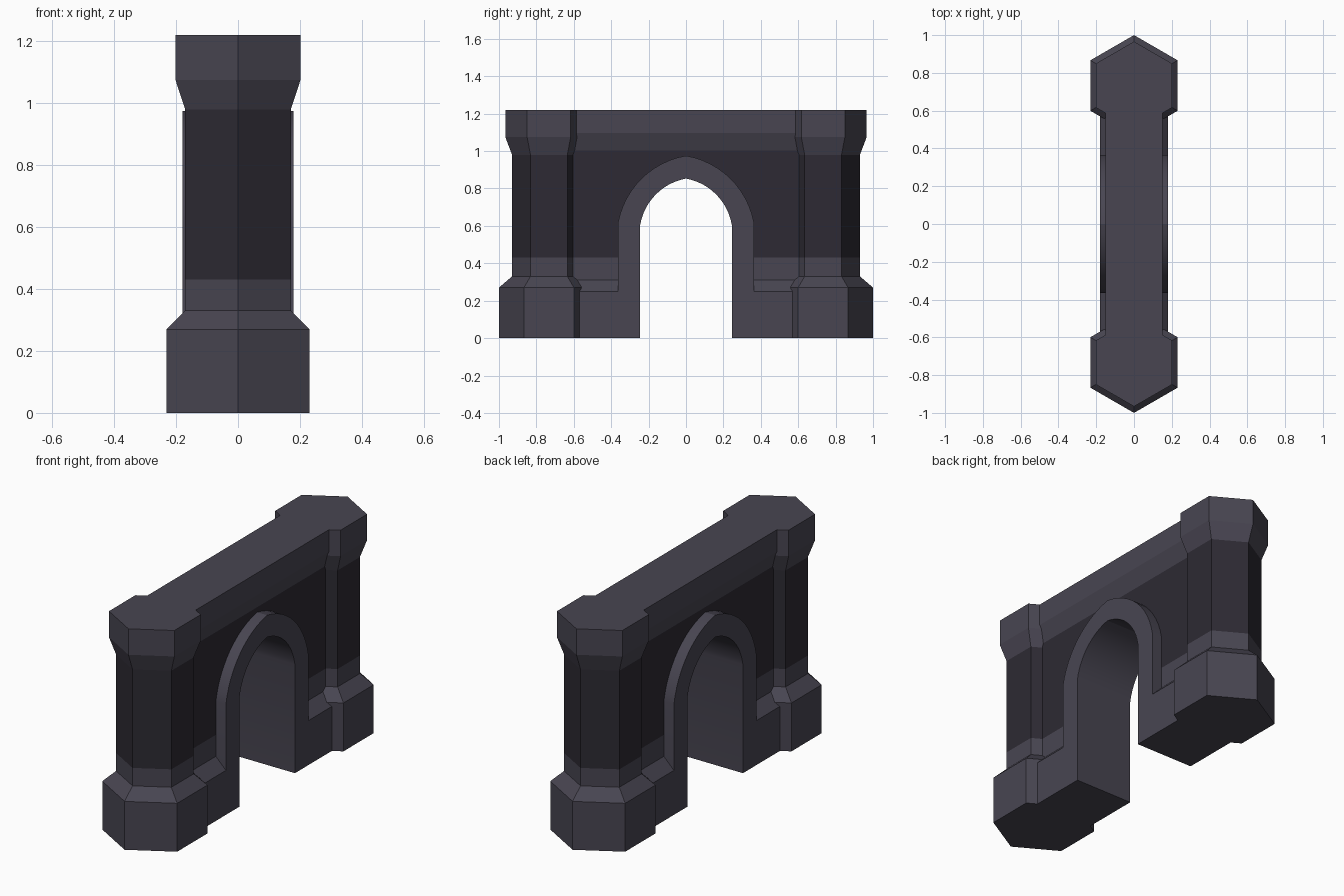
import bpy, bmesh, math

if "Cube" in bpy.data.objects:
    bpy.data.objects.remove(bpy.data.objects["Cube"])


def material(name, rgb):
    m = bpy.data.materials.new(name)
    m.diffuse_color = (*rgb, 1)
    m.use_nodes = True
    m.node_tree.nodes["Principled BSDF"].inputs["Base Color"].default_value = m.diffuse_color
    return m


LIGHT = material("light_stone", (0.065, 0.060, 0.083))
DARK = material("dark_stone", (0.026, 0.023, 0.033))


def loft(name, rings, dark_band=None):
    """Skin a stack of closed rings, cap both ends."""
    bm = bmesh.new()
    rows = [[bm.verts.new(p) for p in ring] for ring in rings]
    n = len(rows[0])
    for a, b in zip(rows, rows[1:]):
        for i in range(n):
            j = (i + 1) % n
            bm.faces.new((a[i], a[j], b[j], b[i]))
    bm.faces.new(rows[0][::-1])
    bm.faces.new(rows[-1])
    bmesh.ops.recalc_face_normals(bm, faces=bm.faces)
    if dark_band:
        for f in bm.faces:
            zs = [v.co.z for v in f.verts]
            if min(zs) > dark_band[0] - 1e-4 and max(zs) < dark_band[1] + 1e-4:
                f.material_index = 1
    me = bpy.data.meshes.new(name)
    bm.to_mesh(me)
    bm.free()
    me.materials.append(LIGHT)
    me.materials.append(DARK)
    ob = bpy.data.objects.new(name, me)
    bpy.context.collection.objects.link(ob)
    return ob


def boolean(target, tool, operation):
    mod = target.modifiers.new(operation.lower(), 'BOOLEAN')
    mod.operation, mod.object, mod.solver = operation, tool, 'EXACT'
    bpy.context.view_layer.objects.active = target
    bpy.ops.object.modifier_apply(modifier=mod.name)
    bpy.data.objects.remove(tool)


def pointed_arch(w, spring, apex, bottom, turn=math.radians(70), n=12):
    """Outline (y, z) from right foot over the apex to left foot."""
    h = apex - spring
    r = math.hypot(w, h) / 2 / math.sin(turn / 2)
    mid = math.atan2(w, h)
    cy, cz = w - r * math.cos(mid - turn / 2), spring - r * math.sin(mid - turn / 2)
    half = [(w, bottom)] + [(cy + r * math.cos(mid - turn / 2 + turn * i / n),
                             cz + r * math.sin(mid - turn / 2 + turn * i / n)) for i in range(n)]
    return half + [(0, apex)] + [(-y, z) for y, z in reversed(half)]


def extrude_x(name, outline, x):
    return loft(name, [[(s, y, z) for y, z in outline] for s in (-x, x)])


# Wall: moulded cross-section run along y
half = [(0.18, 0), (0.18, 0.248), (0.118, 0.31), (0.118, 0.43),
        (0.118, 1.003), (0.15, 1.097), (0.15, 1.22)]
section = half + [(-x, z) for x, z in reversed(half)]
wall = loft("gate_wall", [[(x, y, z) for x, z in section] for y in (-0.64, 0.64)], (0.43, 1.003))

# Opening for the arch surround
boolean(wall, extrude_x("arch_cutter", pointed_arch(0.364, 0.615, 0.975, -0.1), 0.4), 'DIFFERENCE')

# Hexagonal end pillars merged with the wall
levels = [(0.267, 0), (0.267, 0.27), (0.197, 0.33), (0.197, 0.43),
          (0.197, 0.98), (0.233, 1.075), (0.233, 1.22)]
for side in (-1, 1):
    rings = [[(r * math.sin(k * math.pi / 3), side * 0.733 + r * math.cos(k * math.pi / 3), z)
              for k in range(6)] for r, z in levels]
    boolean(wall, loft("pillar", rings, (0.43, 0.98)), 'UNION')

# Raised pointed-arch surround
outer = pointed_arch(0.364, 0.615, 0.975, 0)
inner = pointed_arch(0.245, 0.605, 0.853, 0)
bm = bmesh.new()
grid = [[bm.verts.new((x, y, z)) for y, z in line]
        for line, x in ((inner, -0.18), (outer, -0.18), (outer, 0.18), (inner, 0.18))]
for k in range(4):
    a, b = grid[k], grid[(k + 1) % 4]
    for i in range(len(a) - 1):
        bm.faces.new((a[i], a[i + 1], b[i + 1], b[i]))
for i in (0, -1):
    bm.faces.new([row[i] for row in grid])
bmesh.ops.recalc_face_normals(bm, faces=bm.faces)
me = bpy.data.meshes.new("arch_surround")
bm.to_mesh(me)
bm.free()
me.materials.append(LIGHT)
arch = bpy.data.objects.new("arch_surround", me)
bpy.context.collection.objects.link(arch)
bpy.ops.object.select_all(action='DESELECT')
arch.select_set(True)
bpy.context.view_layer.objects.active = arch
bpy.ops.object.shade_smooth_by_angle(angle=math.radians(20))
